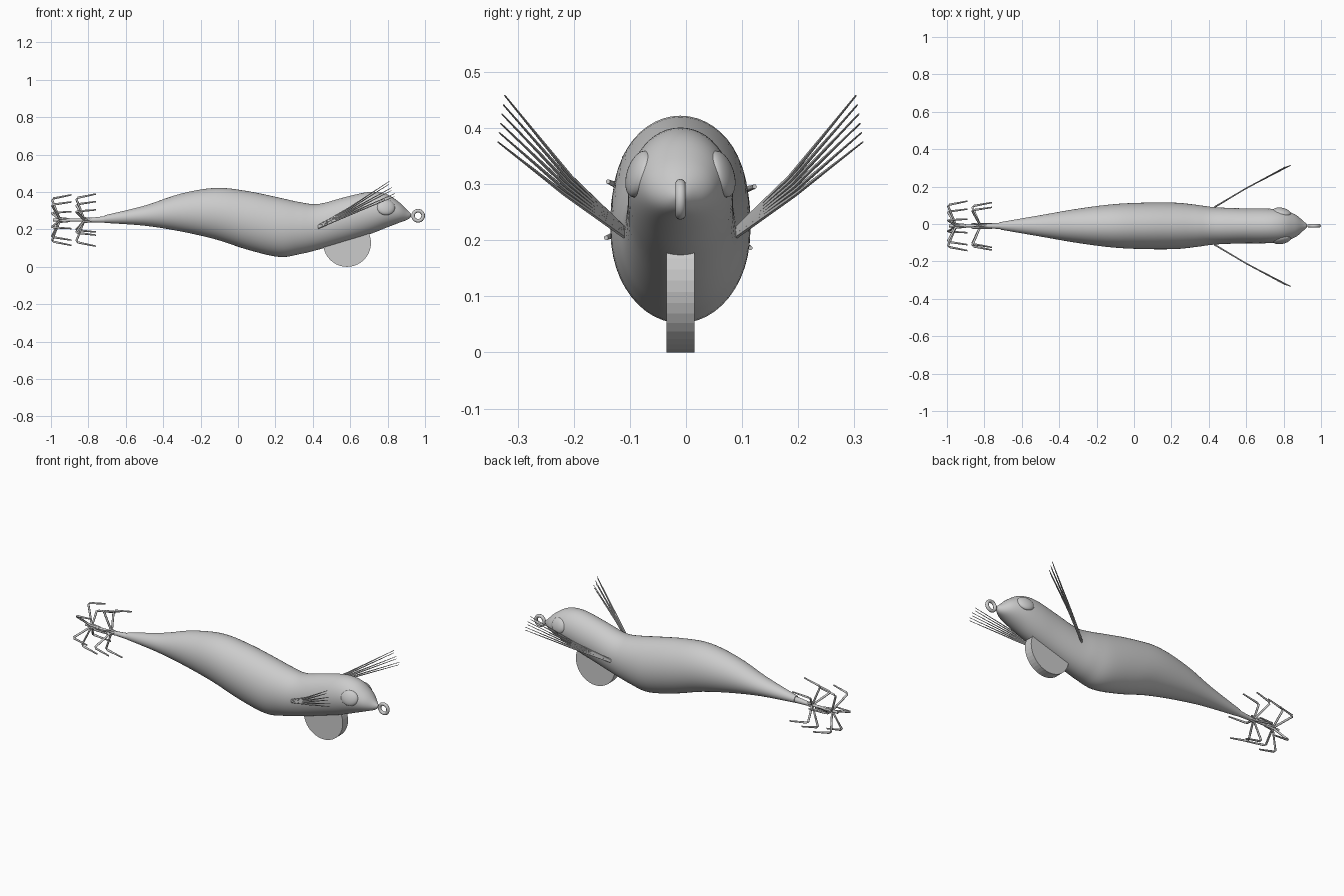
import bpy, bmesh, math
from mathutils import Vector

if "Cube" in bpy.data.objects:
    bpy.data.objects.remove(bpy.data.objects["Cube"])

MID = -0.01  # y of the symmetry plane
TAU = math.tau

grey = bpy.data.materials.new("plain grey")
grey.use_nodes = True
GREY = (0.6, 0.6, 0.6, 1)
grey.diffuse_color = GREY
grey.node_tree.nodes["Principled BSDF"].inputs["Base Color"].default_value = GREY


def finish(ob, name, angle=40):
    ob.name = name
    ob.data.materials.append(grey)
    bpy.ops.object.select_all(action="DESELECT")
    ob.select_set(True)
    bpy.context.view_layer.objects.active = ob
    bpy.ops.object.shade_smooth_by_angle(angle=math.radians(angle))
    return ob


def loft(name, rings):
    """Skin a list of vertex rings and cap both ends."""
    bm = bmesh.new()
    loops = [[bm.verts.new(p) for p in ring] for ring in rings]
    n = len(loops[0])
    for a, b in zip(loops, loops[1:]):
        for i in range(n):
            j = (i + 1) % n
            bm.faces.new((a[i], a[j], b[j], b[i]))
    bm.faces.new(loops[0])
    bm.faces.new(loops[-1])
    bmesh.ops.recalc_face_normals(bm, faces=bm.faces)
    me = bpy.data.meshes.new(name)
    bm.to_mesh(me)
    bm.free()
    ob = bpy.data.objects.new(name, me)
    bpy.context.collection.objects.link(ob)
    return finish(ob, name, 50)


def wires(name, paths, sides=8):
    """Round wires; each path is a list of (point, radius)."""
    bm = bmesh.new()
    for path in paths:
        pts = [Vector(p) for p, r in path]
        prev = None
        for k, (p, r) in enumerate(path):
            d = (pts[min(k + 1, len(pts) - 1)] - pts[max(k - 1, 0)]).normalized()
            u = d.cross(Vector((0.3, 0.5, 0.81))).normalized()
            v = d.cross(u)
            ring = [bm.verts.new(pts[k] + r * (u * math.cos(TAU * i / sides) + v * math.sin(TAU * i / sides)))
                    for i in range(sides)]
            if prev:
                for i in range(sides):
                    j = (i + 1) % sides
                    bm.faces.new((prev[i], prev[j], ring[j], ring[i]))
            else:
                bm.faces.new(ring)
            prev = ring
        bm.faces.new(prev)
    bmesh.ops.recalc_face_normals(bm, faces=bm.faces)
    me = bpy.data.meshes.new(name)
    bm.to_mesh(me)
    bm.free()
    ob = bpy.data.objects.new(name, me)
    bpy.context.collection.objects.link(ob)
    return finish(ob, name, 50)


def spline(a, b, c, d, t):
    return 0.5 * (2 * b + (c - a) * t + (2 * a - 5 * b + 4 * c - d) * t * t
                  + (3 * b - a - 3 * c + d) * t ** 3)


# Body: stations of x, top z, bottom z, half width
stations = [Vector(s) for s in (
    (-0.715, 0.275, 0.235, 0.02), (-0.5, 0.327, 0.22, 0.057), (-0.31, 0.39, 0.19, 0.09),
    (-0.12, 0.422, 0.147, 0.115), (0.05, 0.405, 0.092, 0.124), (0.22, 0.37, 0.053, 0.124),
    (0.33, 0.346, 0.068, 0.113), (0.43, 0.336, 0.092, 0.1), (0.57, 0.372, 0.133, 0.094),
    (0.7, 0.4, 0.173, 0.093), (0.79, 0.39, 0.208, 0.085), (0.86, 0.347, 0.235, 0.062),
    (0.905, 0.303, 0.252, 0.026), (0.925, 0.285, 0.268, 0.008))]
ext = [stations[0]] + stations + [stations[-1]]
rows = [spline(*ext[k:k + 4], t / 5) for k in range(len(stations) - 1) for t in range(5)]
rows.append(stations[-1])
SIDES = 48
loft("body", [[(x, MID + w * math.cos(TAU * i / SIDES),
                (top + low) / 2 + (top - low) / 2 * math.sin(TAU * i / SIDES))
               for i in range(SIDES)] for x, top, low, w in rows])

# Disc-shaped belly weight
bpy.ops.mesh.primitive_cylinder_add(vertices=40, radius=0.128, depth=0.05,
                                    location=(0.583, MID, 0.128), rotation=(math.pi / 2, 0, 0))
finish(bpy.context.object, "belly_weight", 5)

# Nose ring
bpy.ops.mesh.primitive_torus_add(major_segments=32, minor_segments=10, major_radius=0.027,
                                 minor_radius=0.0095, location=(0.963, MID, 0.273),
                                 rotation=(math.pi / 2, 0, 0))
finish(bpy.context.object, "nose_ring", 60)

for side, label in ((1, "left"), (-1, "right")):
    # Eye
    bpy.ops.mesh.primitive_uv_sphere_add(segments=32, ring_count=16, radius=1,
                                         location=(0.79, MID + side * 0.073, 0.318),
                                         rotation=(side * 0.3, 0, -side * 0.2))
    bpy.context.object.scale = (0.05, 0.021, 0.043)
    finish(bpy.context.object, label + "_eye", 60)

    # Feather: thin strands fanning from one root
    strands = []
    for k in range(6):
        f = k / 5
        root = (0.43, MID + side * 0.1, 0.208 + 0.012 * f)
        mid = (0.61 - 0.02 * f, MID + side * (0.207 - 0.012 * f), 0.283 + 0.03 * f)
        tip = (0.835 - 0.035 * f + 0.01 * (k % 2), MID + side * (0.325 - 0.012 * f), 0.375 + 0.083 * f)
        strands.append([(root, 0.005), (mid, 0.004), (tip, 0.0015)])
    wires(label + "_feather", strands, 6)

# Tail shank with tapered sleeve
AXIS = 0.25
wires("tail_shank", [[((-0.69, MID, 0.254), 0.019), ((-0.79, MID, AXIS), 0.012),
                      ((-0.82, MID, AXIS), 0.008), ((-0.99, MID, AXIS), 0.008)]], 12)


# Hook crowns: barbs run out and back, then bend forward
def crown(name, x, angles):
    barbs = []
    for a in angles:
        c, s = math.cos(math.radians(a)), math.sin(math.radians(a))
        barbs.append([((x + dx, MID + r * c, AXIS + r * s), rad) for dx, r, rad in
                      ((0.1, 0.005, 0.006), (0.045, 0.012, 0.006), (0.006, 0.112, 0.006),
                       (0.014, 0.12, 0.006), (0.11, 0.14, 0.004))])
    wires(name, barbs)


crown("rear_hooks", -1.0, (19, 75, 136, 199, 255, 310))
crown("front_hooks", -0.87, (45, 95, 157, 215, 275, 333))
